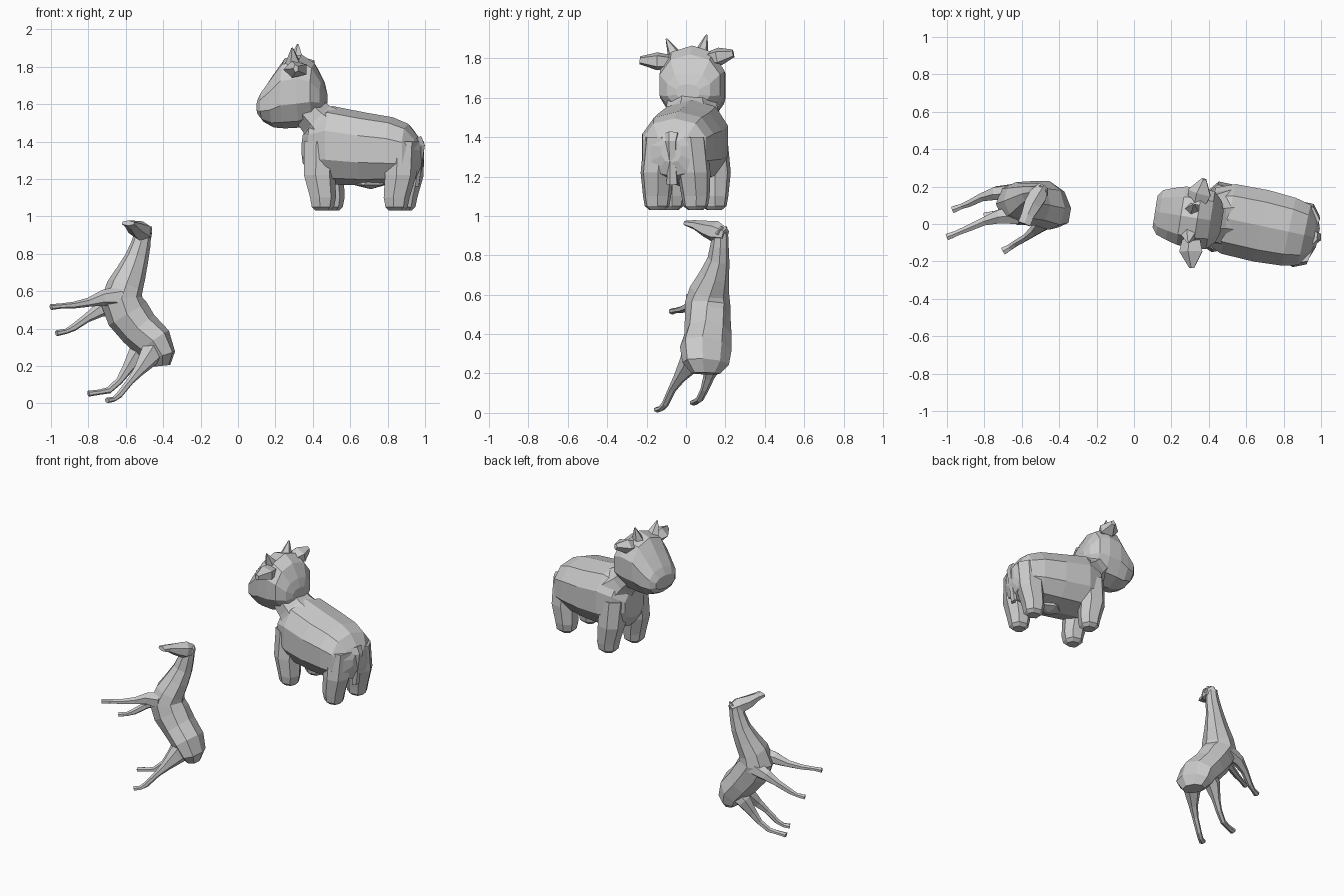
import bpy, bmesh, math
from mathutils import Vector, Matrix


def finish(name, bm, matrix=None):
    if matrix:
        bm.transform(matrix)
    bmesh.ops.recalc_face_normals(bm, faces=bm.faces)
    me = bpy.data.meshes.new(name)
    bm.to_mesh(me)
    bm.free()
    ob = bpy.data.objects.new(name, me)
    bpy.context.collection.objects.link(ob)
    return ob


def section(n, power):
    """Unit rounded section, scaled so it touches +-1 on both axes."""
    pts = []
    for i in range(n):
        t = 2 * math.pi * (i + 0.5) / n
        c, s = math.cos(t), math.sin(t)
        pts.append((math.copysign(abs(c) ** power, c), math.copysign(abs(s) ** power, s)))
    mu = max(p[0] for p in pts)
    mv = max(p[1] for p in pts)
    return [(u / mu, v / mv) for u, v in pts]


def tube(name, pts, side, n=6, power=1.0, fixed=None, matrix=None):
    """Loft sections (x, y, z, half width along side, half depth) along a path.
    fixed = a constant path direction, otherwise the path tangent is used."""
    bm = bmesh.new()
    rings = []
    for i, p in enumerate(pts):
        a = Vector(pts[max(i - 1, 0)][:3])
        b = Vector(pts[min(i + 1, len(pts) - 1)][:3])
        t = Vector(fixed) if fixed else (b - a).normalized()
        s = Vector(side)
        s = (s - t * s.dot(t)).normalized()
        d = t.cross(s)
        c = Vector(p[:3])
        rings.append([bm.verts.new(c + s * u * p[3] + d * v * p[4])
                      for u, v in section(n, power)])
    for r, q in zip(rings, rings[1:]):
        for k in range(n):
            bm.faces.new((r[k], r[(k + 1) % n], q[(k + 1) % n], q[k]))
    bm.faces.new(rings[0])
    bm.faces.new(rings[-1])
    return finish(name, bm, matrix)


def profile(rows):
    """Turn (x, low z, high z, half width) rows into tube points."""
    return [(x, 0, (lo + hi) / 2, w, (hi - lo) / 2) for x, lo, hi, w in rows]


# ---------- Cow ----------
body_m = Matrix.Translation((0.68, -0.01, 0)) @ Matrix.Rotation(math.radians(-12), 4, 'Z')
Y, X = (0, 1, 0), (1, 0, 0)
tube("cow_body", profile([
    (-0.33, 1.27, 1.45, 0.08), (-0.28, 1.19, 1.55, 0.15), (-0.18, 1.17, 1.59, 0.19),
    (0.0, 1.165, 1.555, 0.195), (0.15, 1.17, 1.53, 0.185), (0.235, 1.18, 1.495, 0.165),
    (0.285, 1.20, 1.43, 0.12), (0.31, 1.27, 1.39, 0.05)]),
    Y, 10, 0.85, X, body_m)

# Four stubby legs
for end, lx in (("front", -0.21), ("rear", 0.19)):
    for label, s in (("left", 1), ("right", -1)):
        y = 0.112 if end == "front" else 0.1
        out = 0.02 if end == "front" else -0.02
        tube(f"cow_{end}_{label}_leg", [
            (lx - out, s * (y - 0.025), 1.40, 0.08, 0.09),
            (lx - out, s * (y - 0.005), 1.22, 0.078, 0.085),
            (lx, s * y, 1.10, 0.066, 0.07),
            (lx, s * y, 1.05, 0.058, 0.06),
            (lx, s * y, 1.03, 0.035, 0.04)], Y, 7, 0.9, (0, 0, 1), body_m)

# Tail and udder
tube("cow_tail", [(0.29, 0, 1.42, 0.03, 0.02), (0.31, 0, 1.38, 0.025, 0.018),
                  (0.295, 0, 1.27, 0.02, 0.015), (0.28, 0, 1.16, 0.025, 0.015)],
     Y, 5, 1, None, body_m)
bm = bmesh.new()
bmesh.ops.create_icosphere(bm, subdivisions=1, radius=1, matrix=body_m @
                           Matrix.Translation((0.03, 0, 1.185)) @ Matrix.Diagonal((0.1, 0.08, 0.04, 1)))
finish("cow_udder", bm)

tube("cow_neck", [(0.50, 0.03, 1.44, 0.16, 0.14), (0.42, 0.03, 1.52, 0.13, 0.10),
                  (0.34, 0.03, 1.60, 0.12, 0.08)], Y, 8)

head_m = Matrix.Translation((0.30, 0.037, 0)) @ Matrix.Rotation(math.radians(-9), 4, 'Z')
tube("cow_head", profile([
    (-0.19, 1.54, 1.63, 0.085), (-0.165, 1.505, 1.68, 0.12), (-0.11, 1.475, 1.76, 0.14),
    (-0.05, 1.47, 1.845, 0.157), (0.04, 1.475, 1.865, 0.166), (0.11, 1.51, 1.82, 0.155),
    (0.155, 1.55, 1.73, 0.11), (0.172, 1.59, 1.67, 0.06)]), Y, 10, 0.9, X, head_m)

# Ears and horns
for label, tip, root, horn in (
        ("left", (0.375, 0.24, 1.825), (0.33, 0.08, 1.79), ((0.315, 0.08, 1.83), (0.32, 0.105, 1.92))),
        ("right", (0.31, -0.235, 1.79), (0.31, -0.04, 1.78), ((0.295, -0.06, 1.82), (0.29, -0.10, 1.90)))):
    r, t = Vector(root), Vector(tip)
    tube(f"cow_{label}_ear", [
        (*r, 0.035, 0.03), (*r.lerp(t, 0.55), 0.055, 0.045), (*t, 0.012, 0.02)], X, 5)
    b, h = horn
    tube(f"cow_{label}_horn", [(*b, 0.035, 0.035), (*h, 0.004, 0.004)], X, 5)

# ---------- Rearing horse ----------
side = (-0.4, 0.9, 0)
tube("horse_body_and_neck", [
    (-0.415, 0.10, 0.20, 0.07, 0.045), (-0.42, 0.10, 0.25, 0.115, 0.075),
    (-0.455, 0.10, 0.325, 0.125, 0.095), (-0.53, 0.112, 0.40, 0.112, 0.10),
    (-0.59, 0.11, 0.48, 0.107, 0.11), (-0.625, 0.11, 0.555, 0.107, 0.105),
    (-0.605, 0.12, 0.62, 0.095, 0.09), (-0.57, 0.145, 0.70, 0.07, 0.075),
    (-0.54, 0.165, 0.78, 0.05, 0.06), (-0.52, 0.17, 0.85, 0.042, 0.05),
    (-0.505, 0.175, 0.92, 0.035, 0.04)], side, 8)

tube("horse_head", [
    (-0.485, 0.20, 0.905, 0.028, 0.035), (-0.515, 0.15, 0.92, 0.048, 0.055),
    (-0.545, 0.10, 0.935, 0.045, 0.042), (-0.57, 0.045, 0.955, 0.034, 0.024),
    (-0.587, 0.0, 0.964, 0.034, 0.014)], (-0.9, 0.4, 0), 6)
for label, x, y in (("left", -0.495, 0.205), ("right", -0.465, 0.185)):
    tube(f"horse_{label}_ear", [(x - 0.015, y - 0.02, 0.91, 0.02, 0.014),
                                (x, y, 0.945, 0.004, 0.004)], side, 4)

# Forelegs reach forward, hind legs fold below
legs = {
    "horse_right_foreleg": [
        (-0.62, 0.05, 0.57, 0.05, 0.06), (-0.72, 0.04, 0.565, 0.036, 0.042),
        (-0.80, 0.015, 0.54, 0.022, 0.024), (-0.88, -0.02, 0.525, 0.018, 0.018),
        (-0.95, -0.05, 0.52, 0.014, 0.014), (-1.0, -0.07, 0.515, 0.018, 0.016)],
    "horse_left_foreleg": [
        (-0.62, 0.17, 0.54, 0.045, 0.06), (-0.74, 0.165, 0.50, 0.034, 0.04),
        (-0.81, 0.145, 0.455, 0.022, 0.024), (-0.88, 0.11, 0.405, 0.018, 0.02),
        (-0.92, 0.095, 0.385, 0.014, 0.014), (-0.97, 0.075, 0.375, 0.018, 0.016)],
    "horse_right_hind_leg": [
        (-0.42, 0.06, 0.33, 0.06, 0.08), (-0.475, 0.02, 0.25, 0.048, 0.06),
        (-0.53, -0.035, 0.175, 0.026, 0.032), (-0.575, -0.07, 0.12, 0.018, 0.02),
        (-0.635, -0.105, 0.045, 0.016, 0.018), (-0.665, -0.125, 0.022, 0.016, 0.014),
        (-0.70, -0.145, 0.016, 0.02, 0.015)],
    "horse_left_hind_leg": [
        (-0.47, 0.15, 0.33, 0.055, 0.075), (-0.545, 0.14, 0.26, 0.045, 0.05),
        (-0.595, 0.115, 0.18, 0.024, 0.03), (-0.635, 0.095, 0.12, 0.018, 0.02),
        (-0.69, 0.07, 0.07, 0.016, 0.018), (-0.74, 0.055, 0.06, 0.016, 0.014),
        (-0.80, 0.04, 0.052, 0.02, 0.016)],
}
for name, pts in legs.items():
    tube(name, pts, side, 6)
